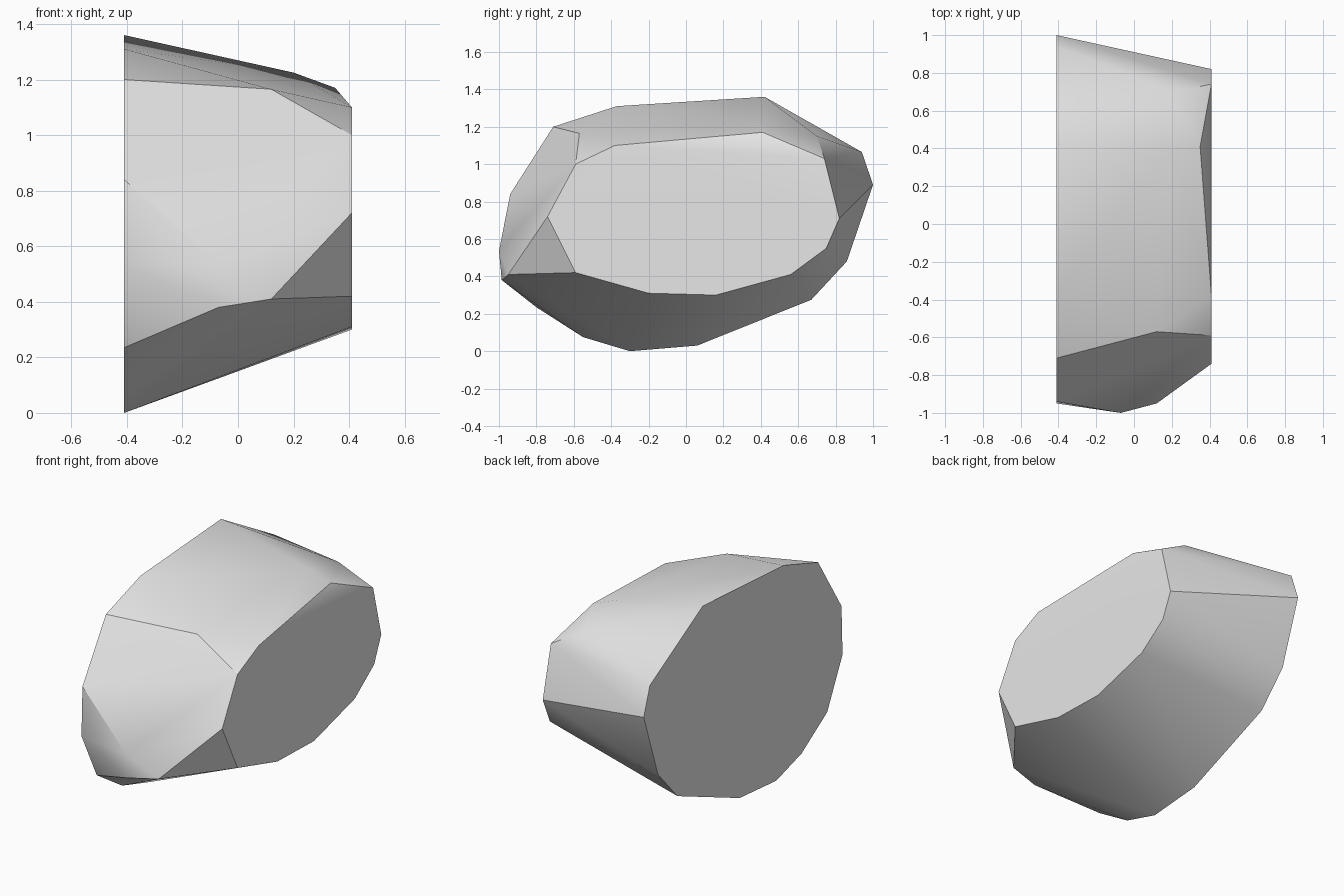
import bpy
import bmesh
import math

default = bpy.data.objects.get("Cube")
if default:
    bpy.data.objects.remove(default, do_unlink=True)

# One plain grey stone colour
grey = bpy.data.materials.new("light grey stone")
grey.use_nodes = True
colour = (0.8, 0.8, 0.8, 1.0)
grey.diffuse_color = colour
grey.node_tree.nodes["Principled BSDF"].inputs["Base Color"].default_value = colour

HALF = 0.41

# Large flat end, as (y, z) outline
large_end = [(-0.95, 0.535), (-0.94, 0.84), (-0.71, 1.20), (-0.37, 1.31),
             (0.42, 1.36), (0.94, 1.065), (1.0, 0.89), (0.86, 0.48),
             (0.67, 0.275), (0.06, 0.03), (-0.30, 0.0), (-0.55, 0.075),
             (-0.80, 0.235)]

# Small flat end, as (y, z) outline
small_end = [(-0.74, 0.72), (-0.59, 1.0), (-0.38, 1.10), (0.74, 1.03),
             (0.82, 0.71), (0.75, 0.55), (0.56, 0.41), (0.16, 0.30),
             (-0.20, 0.31), (-0.59, 0.42)]

# Chipped corners between the two ends
corners = [(-0.07, -0.985, 0.38), (-0.07, -1.0, 0.535), (0.12, -0.95, 0.41),
           (0.12, -0.57, 1.165), (0.20, 0.40, 1.225), (0.20, 0.70, 1.15),
           (0.35, 0.41, 1.17)]

points = [(-HALF, y, z) for y, z in large_end]
points += [(HALF, y, z) for y, z in small_end]
points += corners

# Wrap the outlines and corners in one faceted shell
bm = bmesh.new()
for p in points:
    bm.verts.new(p)
hull = bmesh.ops.convex_hull(bm, input=bm.verts[:])
loose = [v for v in bm.verts if not v.link_faces]
bmesh.ops.delete(bm, geom=loose, context="VERTS")
bmesh.ops.dissolve_limit(bm, angle_limit=math.radians(0.5),
                         verts=bm.verts[:], edges=bm.edges[:])
bmesh.ops.recalc_face_normals(bm, faces=bm.faces[:])

mesh = bpy.data.meshes.new("rock")
bm.to_mesh(mesh)
bm.free()
mesh.materials.append(grey)
rock = bpy.data.objects.new("rock", mesh)
bpy.context.collection.objects.link(rock)

# Soft shading with crisp edges
bpy.ops.object.select_all(action="DESELECT")
rock.select_set(True)
bpy.context.view_layer.objects.active = rock
bpy.ops.object.shade_smooth_by_angle(angle=math.radians(30))
